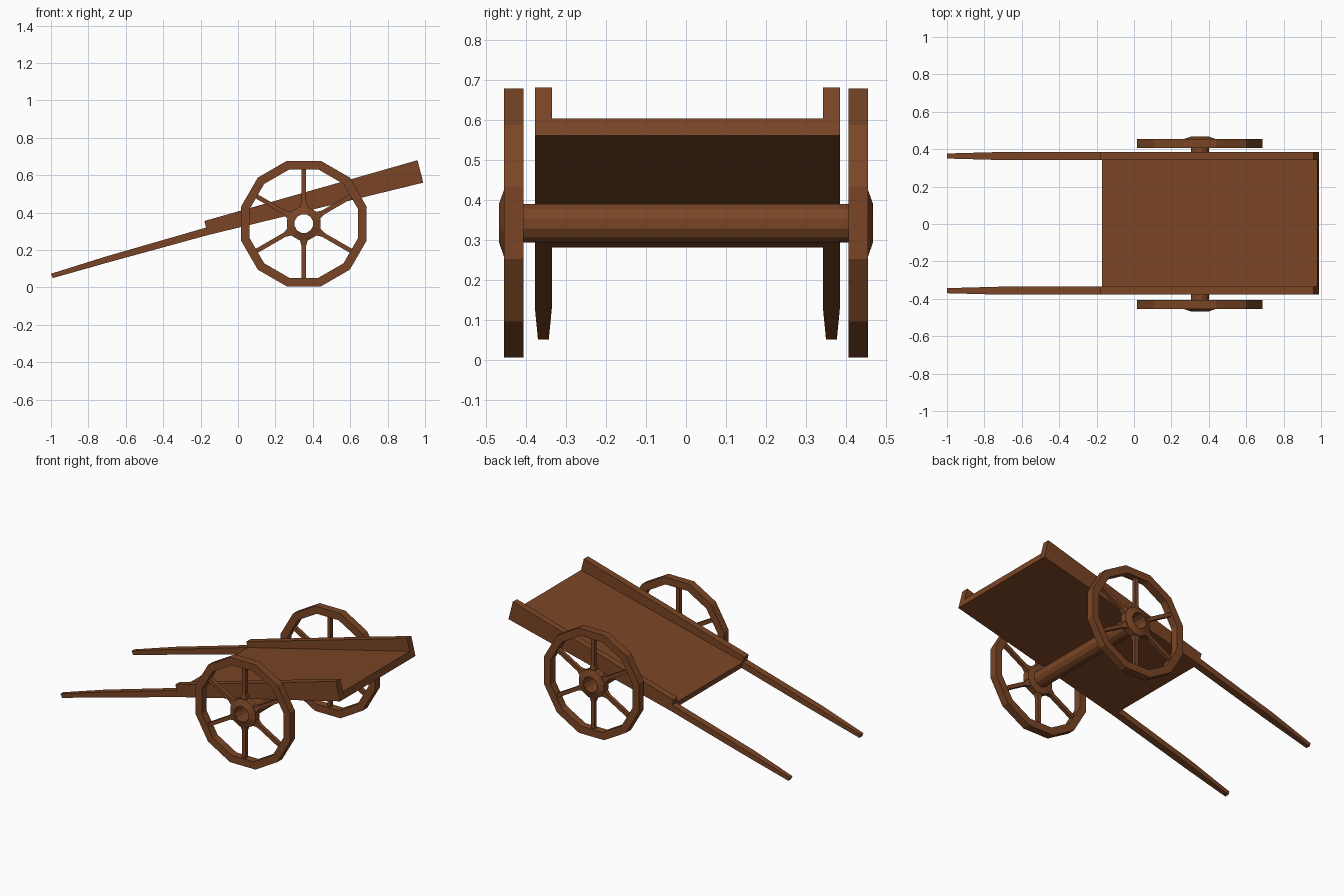
import bpy, bmesh, math
from mathutils import Matrix, Vector

cube = bpy.data.objects.get("Cube")
if cube:
    bpy.data.objects.remove(cube, do_unlink=True)

wood = bpy.data.materials.new("brown_wood")
wood.use_nodes = True
brown = (0.195, 0.06, 0.019, 1)
wood.diffuse_color = brown
wood.node_tree.nodes["Principled BSDF"].inputs["Base Color"].default_value = brown

SIDES = 12
CENTRE = Vector((0.352, 0, 0.341))


def finish(name, bm):
    bmesh.ops.recalc_face_normals(bm, faces=bm.faces)
    mesh = bpy.data.meshes.new(name)
    bm.to_mesh(mesh)
    bm.free()
    mesh.materials.append(wood)
    obj = bpy.data.objects.new(name, mesh)
    bpy.context.collection.objects.link(obj)
    return obj


def loft(bm, rings, caps=True, closed=False):
    """Join rings of points with quads; optionally cap or close the chain."""
    vs = [[bm.verts.new(p) for p in ring] for ring in rings]
    pairs = list(zip(vs, vs[1:])) + ([(vs[-1], vs[0])] if closed else [])
    for a, b in pairs:
        for i in range(len(a)):
            j = (i + 1) % len(a)
            bm.faces.new((a[i], a[j], b[j], b[i]))
    if caps and not closed:
        bm.faces.new(vs[0])
        bm.faces.new(vs[-1])


def slab(name, profile, y0, y1):
    """Extrude an x-z profile along y."""
    bm = bmesh.new()
    loft(bm, [[(x, y, z) for x, z in profile] for y in (y0, y1)])
    return finish(name, bm)


def lathe(name, profile, closed):
    """Turn (radius, y) points around the axle line."""
    bm = bmesh.new()
    rings = []
    for r, y in profile:
        angles = [math.tau * (i + 0.5) / SIDES for i in range(SIDES)]
        rings.append([CENTRE + Vector((r * math.cos(a), y, r * math.sin(a))) for a in angles])
    loft(bm, rings, caps=False, closed=closed)
    return finish(name, bm)


# Tilted bed floor
slab("bed_floor", [(-0.17, 0.32), (0.98, 0.603), (0.99, 0.56), (-0.16, 0.28)], -0.335, 0.342)

# Tapered side boards and their handles
board = [(-0.18, 0.355), (0.96, 0.68), (0.99, 0.56), (-0.16, 0.28)]
for side, y0, y1 in (("right", -0.378, -0.335), ("left", 0.342, 0.385)):
    slab(side + "_side_board", board, y0, y1)
    bm = bmesh.new()
    rings = []
    # lower x, lower z, upper x, upper z, sideways inset
    for xb, zb, xt, zt, inset in ((-0.16, 0.28, -0.17, 0.32, 0),
                                  (-0.70, 0.132, -0.71, 0.164, 0),
                                  (-0.99, 0.05, -1.0, 0.073, 0.008)):
        a, b = y0 + inset, y1 - inset
        rings.append([(xb, a, zb), (xb, b, zb), (xt, b, zt), (xt, a, zt)])
    loft(bm, rings)
    finish(side + "_handle", bm)

# Hollow axle
lathe("axle", [(0.05, -0.467), (0.05, 0.467)], False)

# Wheels: rim, hub and flared spokes
for side, s in (("right", -1), ("left", 1)):
    lathe(side + "_wheel_rim", [(0.348, s * 0.406), (0.348, s * 0.455),
                                (0.300, s * 0.455), (0.300, s * 0.406)], True)
    lathe(side + "_wheel_hub", [(0.051, s * 0.406), (0.092, s * 0.412),
                                (0.092, s * 0.453), (0.051, s * 0.467)], False)
    bm = bmesh.new()
    for k in range(6):
        turn = Matrix.Rotation(math.tau * k / 6, 3, 'Y')
        rings = []
        for r, w, d in ((0.08, 0.024, 0.018), (0.12, 0.012, 0.012), (0.295, 0.012, 0.012)):
            corners = ((-w, -d), (w, -d), (w, d), (-w, d))
            rings.append([CENTRE + turn @ Vector((x, s * 0.431 + y, r)) for x, y in corners])
        loft(bm, rings)
    finish(side + "_wheel_spokes", bm)
